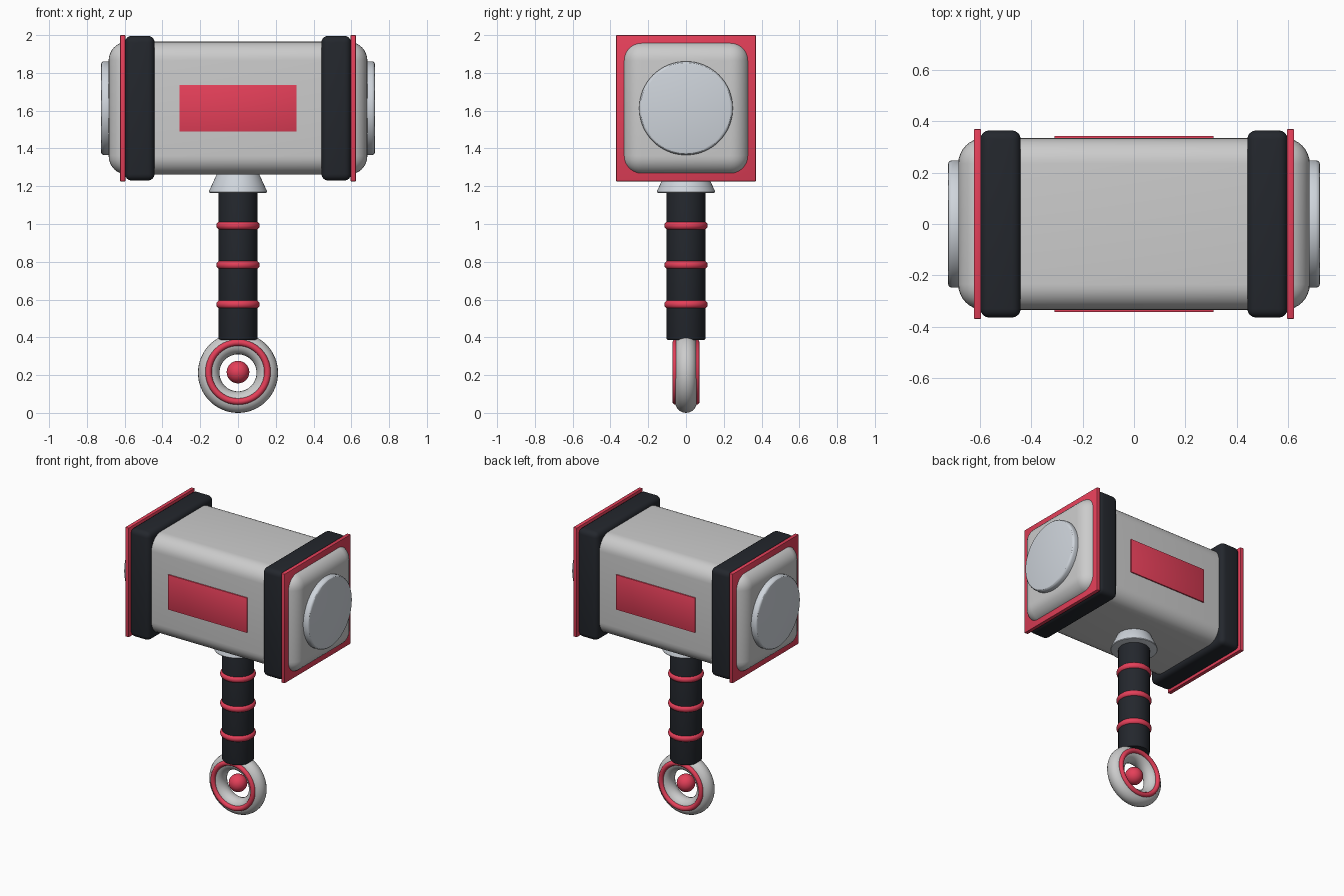
import bpy
from math import pi, cos, sin

if "Cube" in bpy.data.objects:
    bpy.data.objects.remove(bpy.data.objects["Cube"])

HEAD_Z = 1.613   # centre height of the hammer head
RING_Z = 0.212   # centre height of the pommel ring


def material(name, r, g, b):
    m = bpy.data.materials.new(name)
    m.diffuse_color = (r, g, b, 1)
    m.use_nodes = True
    m.node_tree.nodes["Principled BSDF"].inputs["Base Color"].default_value = m.diffuse_color
    return m


RED = material("red", 0.78, 0.05, 0.10)
BLACK = material("black", 0.017, 0.02, 0.026)
SILVER = material("silver", 0.62, 0.66, 0.71)


def finish(name, mat=None, bevel=0, segments=4):
    """Name, colour, bevel and smooth the active object."""
    ob = bpy.context.object
    ob.name = name
    if mat:
        ob.data.materials.append(mat)
    if bevel:
        mod = ob.modifiers.new("bevel", 'BEVEL')
        mod.width = bevel
        mod.segments = segments
        mod.limit_method = 'ANGLE'
        bpy.ops.object.modifier_apply(modifier=mod.name)
    bpy.ops.object.shade_smooth_by_angle(angle=pi / 6)
    return ob


def box(name, loc, size, mat=None, bevel=0, segments=4):
    bpy.ops.mesh.primitive_cube_add(size=1, location=loc)
    bpy.context.object.scale = size
    bpy.ops.object.transform_apply(location=False, rotation=False, scale=True)
    return finish(name, mat, bevel, segments)


def cone(name, loc, r1, r2, depth, mat, bevel, rot=(0, 0, 0)):
    bpy.ops.mesh.primitive_cone_add(vertices=64, radius1=r1, radius2=r2,
                                    depth=depth, location=loc, rotation=rot)
    return finish(name, mat, bevel, 3)


def torus(name, loc, major, minor, mat=None, rot=(0, 0, 0)):
    bpy.ops.mesh.primitive_torus_add(major_segments=64, minor_segments=20,
                                     major_radius=major, minor_radius=minor,
                                     location=loc, rotation=rot)
    return finish(name, mat)


# Head block
box("head", (0, 0, HEAD_Z), (1.37, 0.67, 0.704), None, 0.1, 8)

# Bands, trim plates and striking discs on both ends
for side, s in (("left", -1), ("right", 1)):
    box(f"{side}_band", (s * 0.52, 0, HEAD_Z), (0.157, 0.73, 0.766), BLACK, 0.035)
    box(f"{side}_trim_plate", (s * 0.61, 0, HEAD_Z), (0.028, 0.74, 0.774), RED, 0.004, 2)
    cone(f"{side}_striking_disc", (s * 0.695, 0, HEAD_Z), 0.248, 0.248, 0.06,
         SILVER, 0.016, (0, pi / 2, 0))

# Inlay panels on front and back
for side, s in (("front", -1), ("back", 1)):
    box(f"{side}_panel", (0, s * 0.333, HEAD_Z), (0.62, 0.02, 0.248), RED, 0.003, 2)

# Collar and grip
cone("collar", (0, 0, 1.222), 0.158, 0.105, 0.115, SILVER, 0.012)
cone("grip", (0, 0, 0.785), 0.103, 0.103, 0.80, BLACK, 0.01)
for i, z in enumerate((0.574, 0.783, 0.992)):
    torus(f"grip_ring_{i + 1}", (0, 0, z), 0.092, 0.023, RED)

# Pommel ring with red trims and a central bead
upright = (pi / 2, 0, 0)
torus("pommel_ring", (0, 0, RING_Z), 0.155, 0.057, None, upright)
for side, s in (("front", -1), ("back", 1)):
    torus(f"{side}_pommel_trim", (0, s * 0.055, RING_Z + 0.004), 0.156, 0.017, RED, upright)
bpy.ops.mesh.primitive_uv_sphere_add(segments=32, ring_count=16, radius=0.06,
                                     location=(0, 0, RING_Z + 0.004))
finish("pommel_bead", RED)
